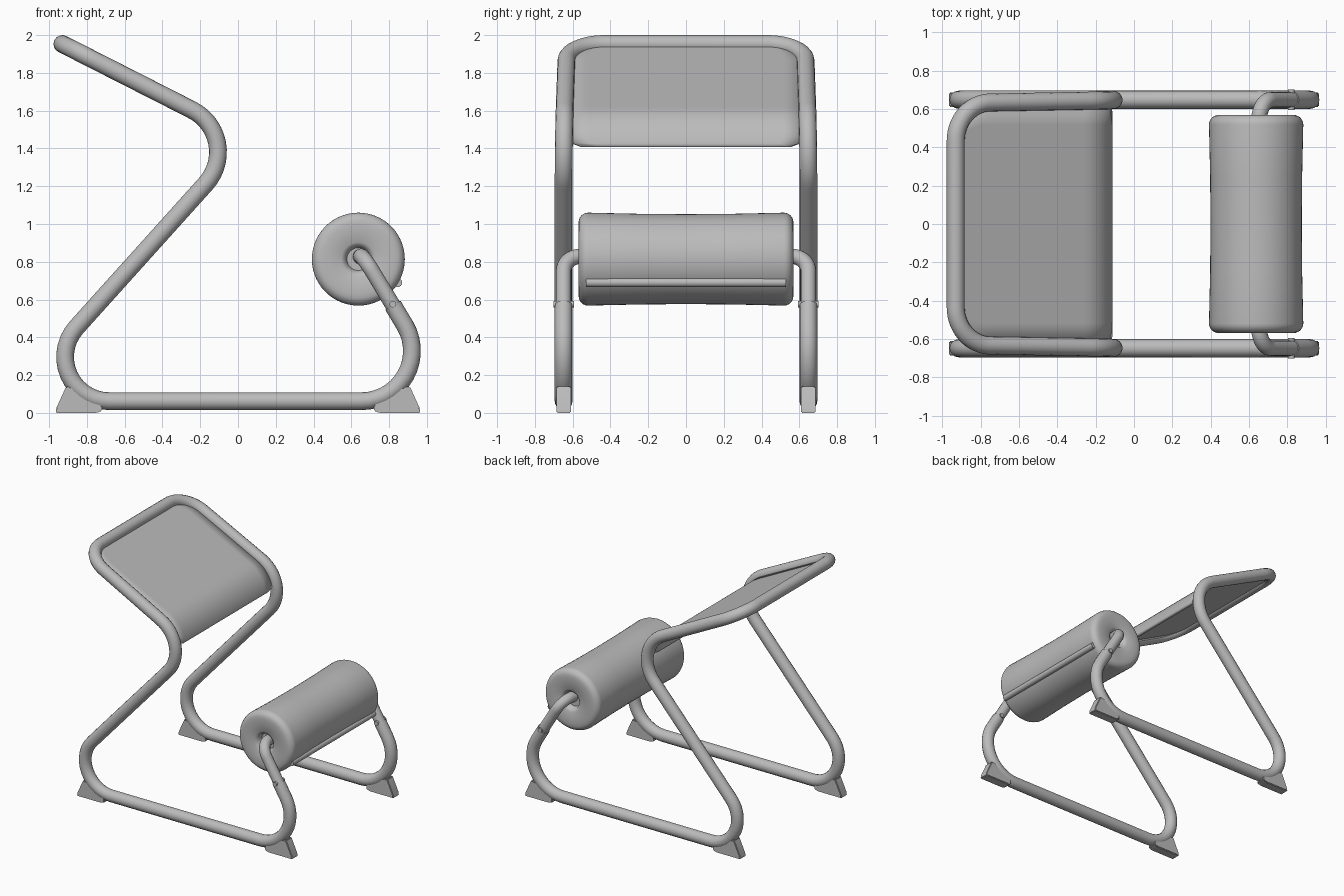
import bpy, bmesh, math
from mathutils import Vector

if "Cube" in bpy.data.objects:
    bpy.data.objects.remove(bpy.data.objects["Cube"], do_unlink=True)

grey = bpy.data.materials.new("plain_grey")
grey.use_nodes = True
grey.diffuse_color = (0.5, 0.5, 0.5, 1)
grey.node_tree.nodes["Principled BSDF"].inputs["Base Color"].default_value = (0.5, 0.5, 0.5, 1)

SIDE = 0.648      # distance of each side frame from the middle
TUBE = 0.047      # radius of the main tube


def activate(obj):
    bpy.ops.object.select_all(action="DESELECT")
    obj.select_set(True)
    bpy.context.view_layer.objects.active = obj


def finish(name, bm, angle=40):
    bmesh.ops.recalc_face_normals(bm, faces=bm.faces)
    mesh = bpy.data.meshes.new(name)
    bm.to_mesh(mesh)
    bm.free()
    mesh.materials.append(grey)
    obj = bpy.data.objects.new(name, mesh)
    bpy.context.collection.objects.link(obj)
    activate(obj)
    bpy.ops.object.shade_smooth_by_angle(angle=math.radians(angle))
    return obj


def fillet(corners, steps=14):
    """Round each (point, radius) corner of a path with an arc."""
    pts = [Vector(p) for p, r in corners]
    out = [pts[0]]
    for i in range(1, len(pts) - 1):
        p, r = pts[i], corners[i][1]
        u, v = (pts[i - 1] - p).normalized(), (pts[i + 1] - p).normalized()
        half = u.angle(v) / 2
        bis = (u + v).normalized()
        centre = p + bis * (r / math.sin(half))
        along = (v - u).normalized()
        sweep = math.pi / 2 - half
        for k in range(steps + 1):
            a = -sweep + 2 * sweep * k / steps
            out.append(centre + r * (along * math.sin(a) - bis * math.cos(a)))
    return out + [pts[-1]]


def tube(name, pts, radius):
    curve = bpy.data.curves.new(name, "CURVE")
    curve.dimensions = "3D"
    curve.bevel_depth = radius
    curve.bevel_resolution = 6
    curve.use_fill_caps = True
    spline = curve.splines.new("POLY")
    spline.points.add(len(pts) - 1)
    for sp, p in zip(spline.points, pts):
        sp.co = (*p, 1)
    curve.materials.append(grey)
    obj = bpy.data.objects.new(name, curve)
    bpy.context.collection.objects.link(obj)
    activate(obj)
    bpy.ops.object.convert(target="MESH")
    bpy.ops.object.shade_smooth_by_angle(angle=math.radians(40))


# Main frame: one bent tube running from one front upright to the other
half = [((-0.93, 0.63, 1.953), 0.2), ((0.048, SIDE, 1.456), 0.25),
        ((-1.207, SIDE, 0.062), 0.234), ((1.124, SIDE, 0.062), 0.266),
        ((0.82, SIDE, 0.57), 0)]
mirrored = [((x, -y, z), r) for (x, y, z), r in reversed(half)]
tube("main_frame", fillet(mirrored + half), TUBE)

# Roller arms with their locking pins
for side, label in ((1, "left"), (-1, "right")):
    arm = [((0.85, side * SIDE, 0.52), 0), ((0.66, side * SIDE, 0.835), 0.1),
           ((0.645, side * 0.48, 0.825), 0)]
    tube(label + "_roller_arm", fillet(arm), 0.041)
    tube(label + "_locking_pin", [Vector((0.82, side * SIDE + d, 0.575)) for d in (-0.054, 0.054)], 0.018)

# Fabric seat: follows the frame over the knee, with rounded corners
profile = fillet([((-0.93, 0, 1.953), 0), ((0.045, 0, 1.453), 0.25), ((-0.5, 0, 0.848), 0)])
path, s = [], 0.0
for a, b in zip(profile, profile[1:]):
    n = max(1, int((b - a).length / 0.015))
    path += [a.lerp(b, k / n) for k in range(n)]
path = [p for i, p in enumerate(path) if p.z > 1.4 or p.x < -0.3 and p.z > 1.5]
total = sum((b - a).length for a, b in zip(path, path[1:]))


def seat_half_width(t):
    w = 0.62
    for d, r in ((t, 0.2), (total - t, 0.07)):
        if d < r:
            w = min(w, 0.62 - r + math.sqrt(max(0, r * r - (r - d) ** 2)))
    return w


bm = bmesh.new()
rows = []
for i, p in enumerate(path):
    if i:
        s += (p - path[i - 1]).length
    w = seat_half_width(s)
    rows.append([bm.verts.new((p.x - 0.012, w * k / 6, p.z)) for k in range(-6, 7)])
for a, b in zip(rows, rows[1:]):
    for k in range(12):
        bm.faces.new((a[k], a[k + 1], b[k + 1], b[k]))
seat = finish("seat_panel", bm)
thick = seat.modifiers.new("thickness", "SOLIDIFY")
thick.thickness = 0.022
thick.offset = 0

# Padded roller: lathed profile with rounded rims and recessed ends
rim = [(0.52, 0.0), (0.52, 0.06), (0.555, 0.07), (0.568, 0.09), (0.569, 0.185)]
rim += [(0.519 + 0.05 * math.cos(a), 0.194 + 0.052 * math.sin(a))
        for a in (math.pi / 2 * k / 6 for k in range(1, 7))]
rim += [(0.25, 0.24), (0, 0.238)]
outline = rim + [(-y, r) for y, r in reversed(rim[:-1])]
bm = bmesh.new()
verts = [bm.verts.new((0.637, y, 0.814 + r)) for y, r in outline]
edges = [bm.edges.new(pair) for pair in zip(verts, verts[1:])]
bmesh.ops.spin(bm, geom=verts + edges, cent=(0.637, 0, 0.814), axis=(0, 1, 0),
               angle=2 * math.pi, steps=56, use_duplicate=False)
bmesh.ops.remove_doubles(bm, verts=bm.verts, dist=0.0005)
finish("padded_roller", bm, 50)

# Seam of the roller cover
tube("roller_seam", [Vector((0.845, y, 0.69)) for y in (-0.53, 0.53)], 0.024)

# Wedge feet under the four bends
for y, ylab in ((SIDE, "back"), (-SIDE, "front")):
    for x, xlab in ((1, "left"), (-1, "right")):
        shape = [(0.965, 0), (0.962, 0.025), (0.91, 0.14), (0.84, 0.13),
                 (0.72, 0.05), (0.72, 0.01), (0.75, 0)]
        bm = bmesh.new()
        base = bm.faces.new([bm.verts.new((x * px, y - 0.038, pz)) for px, pz in shape])
        new = bmesh.ops.extrude_face_region(bm, geom=[base])["geom"]
        bmesh.ops.translate(bm, vec=(0, 0.076, 0),
                            verts=[g for g in new if isinstance(g, bmesh.types.BMVert)])
        bmesh.ops.bevel(bm, geom=bm.edges[:], offset=0.005, segments=2, affect="EDGES")
        finish(ylab + "_" + xlab + "_foot", bm, 30)
